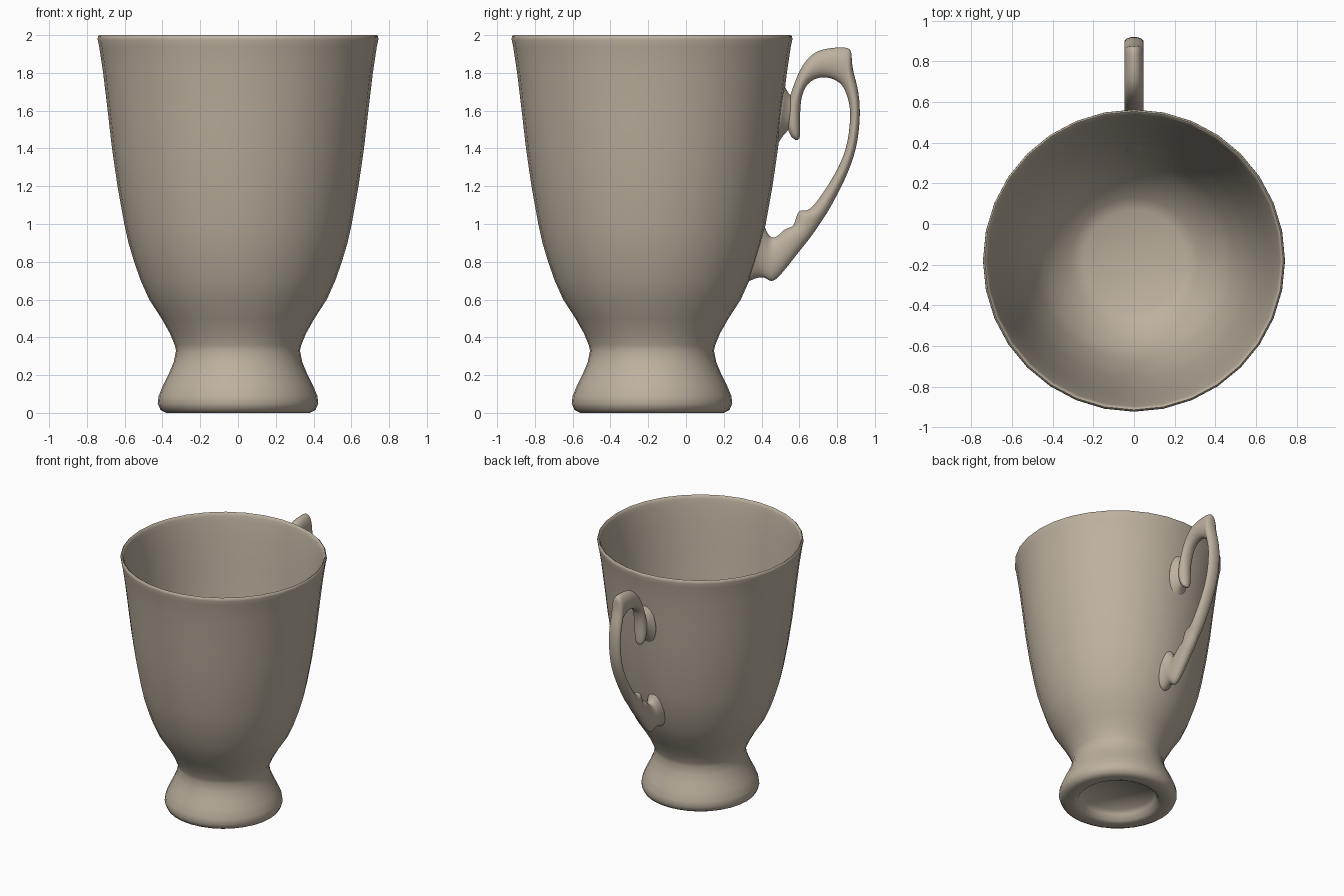
import bpy
import bmesh
from math import cos, sin, tau, radians
from mathutils import Vector

default_cube = bpy.data.objects.get("Cube")
if default_cube:
    bpy.data.objects.remove(default_cube, do_unlink=True)

# Glazed clay colour
glaze = bpy.data.materials.new("warm grey glaze")
colour = (0.51, 0.44, 0.35, 1)
glaze.diffuse_color = colour
glaze.use_nodes = True
shader = glaze.node_tree.nodes["Principled BSDF"]
shader.inputs["Base Color"].default_value = colour
shader.inputs["Roughness"].default_value = 0.5


def loft(name, rings, smooth_angle, subdivide=False):
    """Skin a row of equal vertex rings and cap both ends."""
    bm = bmesh.new()
    loops = [[bm.verts.new(point) for point in ring] for ring in rings]
    count = len(loops[0])
    for low, high in zip(loops, loops[1:]):
        for i in range(count):
            j = (i + 1) % count
            bm.faces.new((low[i], low[j], high[j], high[i]))
    bm.faces.new(loops[0])
    bm.faces.new(loops[-1])
    bmesh.ops.recalc_face_normals(bm, faces=bm.faces)
    mesh = bpy.data.meshes.new(name)
    bm.to_mesh(mesh)
    bm.free()
    mesh.materials.append(glaze)
    obj = bpy.data.objects.new(name, mesh)
    bpy.context.collection.objects.link(obj)
    if subdivide:
        modifier = obj.modifiers.new("rounding", "SUBSURF")
        modifier.levels = modifier.render_levels = 2
    bpy.ops.object.select_all(action="DESELECT")
    obj.select_set(True)
    bpy.context.view_layer.objects.active = obj
    if subdivide:
        bpy.ops.object.shade_smooth()
    else:
        bpy.ops.object.shade_smooth_by_angle(angle=radians(smooth_angle))
    return obj


def circle(radius, height, sides=32, axis_y=-0.18):
    """Level ring around the cup axis."""
    angles = [tau * i / sides for i in range(sides)]
    return [(radius * cos(a), axis_y + radius * sin(a), height) for a in angles]


def oval(outer, inner, half_width, sides=12):
    """Oval ring spanning an outer and an inner point of the side outline."""
    outer, inner = Vector((0, *outer)), Vector((0, *inner))
    middle, reach = (outer + inner) / 2, (outer - inner) / 2 * 1.06
    side = Vector((half_width, 0, 0))
    angles = [tau * i / sides for i in range(sides)]
    return [middle + reach * cos(a) + side * sin(a) for a in angles]


# Cup: hollow foot, neck, bowl, rim, then down the inside to the floor
foot = [(0.25, 0.08), (0.27, 0.05), (0.29, 0.01), (0.32, 0), (0.38, 0),
        (0.41, 0.015), (0.425, 0.05), (0.42, 0.09), (0.395, 0.15),
        (0.365, 0.21), (0.34, 0.27), (0.328, 0.33)]
bowl = [(0.335, 0.36), (0.36, 0.42), (0.405, 0.5), (0.47, 0.6),
        (0.515, 0.7), (0.55, 0.8), (0.58, 0.9), (0.602, 1), (0.638, 1.2),
        (0.667, 1.4), (0.69, 1.6), (0.714, 1.8), (0.735, 1.94)]
rim = [(0.743, 1.975), (0.742, 1.992), (0.734, 2), (0.726, 1.995),
       (0.72, 1.975)]
inside = [(r - 0.022, z) for r, z in reversed(bowl[3:])]
floor = [(0.38, 0.52), (0.31, 0.45), (0.25, 0.42)]
loft("cup", [circle(r, z) for r, z in foot + bowl + rim + inside + floor], 60)

# Handle: outer and inner outline points from the upper scroll to the cup foot
scroll = [((0.56, 1.45), (0.6, 1.435)), ((0.53, 1.52), (0.605, 1.49)),
          ((0.525, 1.6), (0.603, 1.58)), ((0.555, 1.69), (0.607, 1.66))]
arch = [((0.59, 1.79), (0.63, 1.73)), ((0.635, 1.87), (0.67, 1.765)),
        ((0.695, 1.92), (0.715, 1.78)), ((0.78, 1.933), (0.77, 1.775)),
        ((0.85, 1.935), (0.815, 1.75)), ((0.88, 1.92), (0.835, 1.725)),
        ((0.875, 1.83), (0.85, 1.69)), ((0.91, 1.73), (0.865, 1.64))]
grip = [((0.926, 1.59), (0.873, 1.57)), ((0.905, 1.39), (0.855, 1.4)),
        ((0.84, 1.23), (0.79, 1.26)), ((0.755, 1.07), (0.69, 1.11))]
thorns = [((0.72, 1.02), (0.64, 1.06)), ((0.7, 0.99), (0.59, 1.085)),
          ((0.66, 0.93), (0.575, 0.975)), ((0.61, 0.87), (0.53, 0.985)),
          ((0.54, 0.78), (0.48, 0.925)), ((0.455, 0.675), (0.45, 0.925))]
root = [((0.42, 0.73), (0.43, 0.95)), ((0.35, 0.71), (0.415, 0.99)),
        ((0.31, 0.68), (0.4, 1.01))]
sections = [(o, i, 0.05) for o, i in scroll + arch + grip + thorns]
sections += [(o, i, w) for (o, i), w in zip(root, (0.055, 0.07, 0.09))]
sections[0] = (*scroll[0], 0.03)
loft("handle", [oval(*section) for section in sections], 180, True)

# Flared mount between the cup wall and the scroll
mount = [((0.51, 1.76), (0.47, 1.39), 0.1), ((0.525, 1.72), (0.488, 1.43), 0.085),
         ((0.545, 1.685), (0.52, 1.48), 0.055), ((0.575, 1.66), (0.56, 1.51), 0.04)]
loft("handle_mount", [oval(*section) for section in mount], 180, True)
